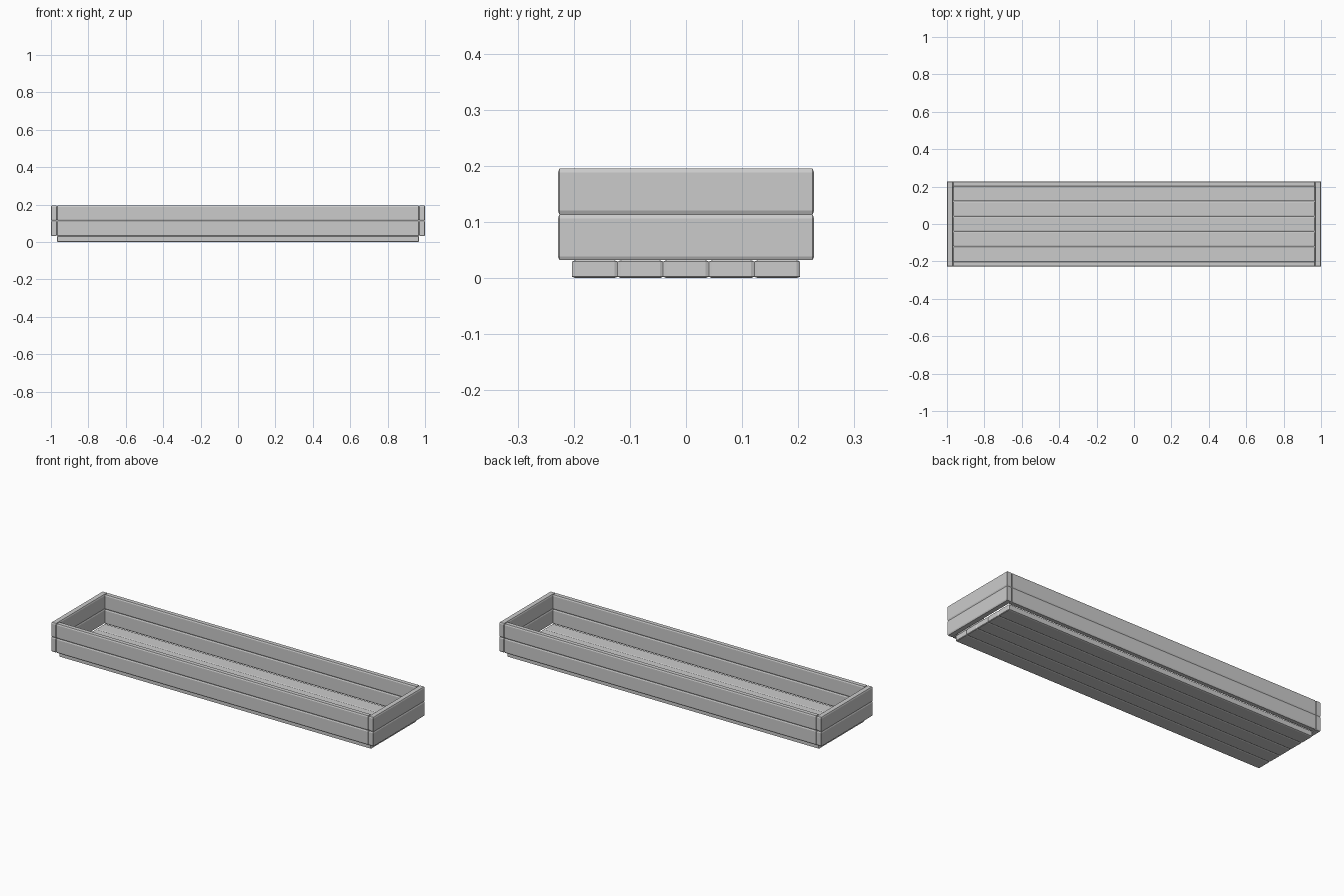
import bpy, bmesh
from mathutils import Vector

if "Cube" in bpy.data.objects:
    bpy.data.objects.remove(bpy.data.objects["Cube"])


def board(name, center, size, bevel):
    """Chamfered board with a separate bevel depth on each axis."""
    bm = bmesh.new()
    bmesh.ops.create_cube(bm, size=2)
    b = 0.2
    bmesh.ops.bevel(bm, geom=bm.edges[:], offset=b, segments=1,
                    profile=0.5, affect='EDGES')
    for v in bm.verts:
        for i in range(3):
            s = 1 if v.co[i] > 0 else -1
            t = (1 - abs(v.co[i])) / b
            v.co[i] = s * (size[i] / 2 - t * bevel[i])
        v.co += Vector(center)
    me = bpy.data.meshes.new(name)
    bm.to_mesh(me)
    bm.free()
    ob = bpy.data.objects.new(name, me)
    bpy.context.collection.objects.link(ob)
    return ob


T = 0.032            # board thickness
FLOOR_TOP = 0.032
WALL_H = 0.0815      # height of one wall board
L, W = 2.0, 0.457    # outer length and width

# Floor planks
for i in range(5):
    board(f"floor_plank_{i + 1}", (0, (i - 2) * 0.0812, FLOOR_TOP / 2),
          (1.934, 0.0812, FLOOR_TOP), (0.003, 0.006, 0.0025))

# Two stacked courses of wall boards
for level, course in enumerate(("lower", "upper")):
    z = FLOOR_TOP + WALL_H * (level + 0.5)
    for s, side in ((-1, "front"), (1, "back")):
        board(f"{course}_{side}_board", (0, s * (W / 2 - T / 2 + 0.0015), z),
              (L - 2 * T, T - 0.003, WALL_H), (0.003, 0.003, 0.007))
    for s, side in ((-1, "left"), (1, "right")):
        board(f"{course}_{side}_end_board", (s * (L / 2 - T / 2), 0, z),
              (T, W, WALL_H), (0.003, 0.003, 0.007))
